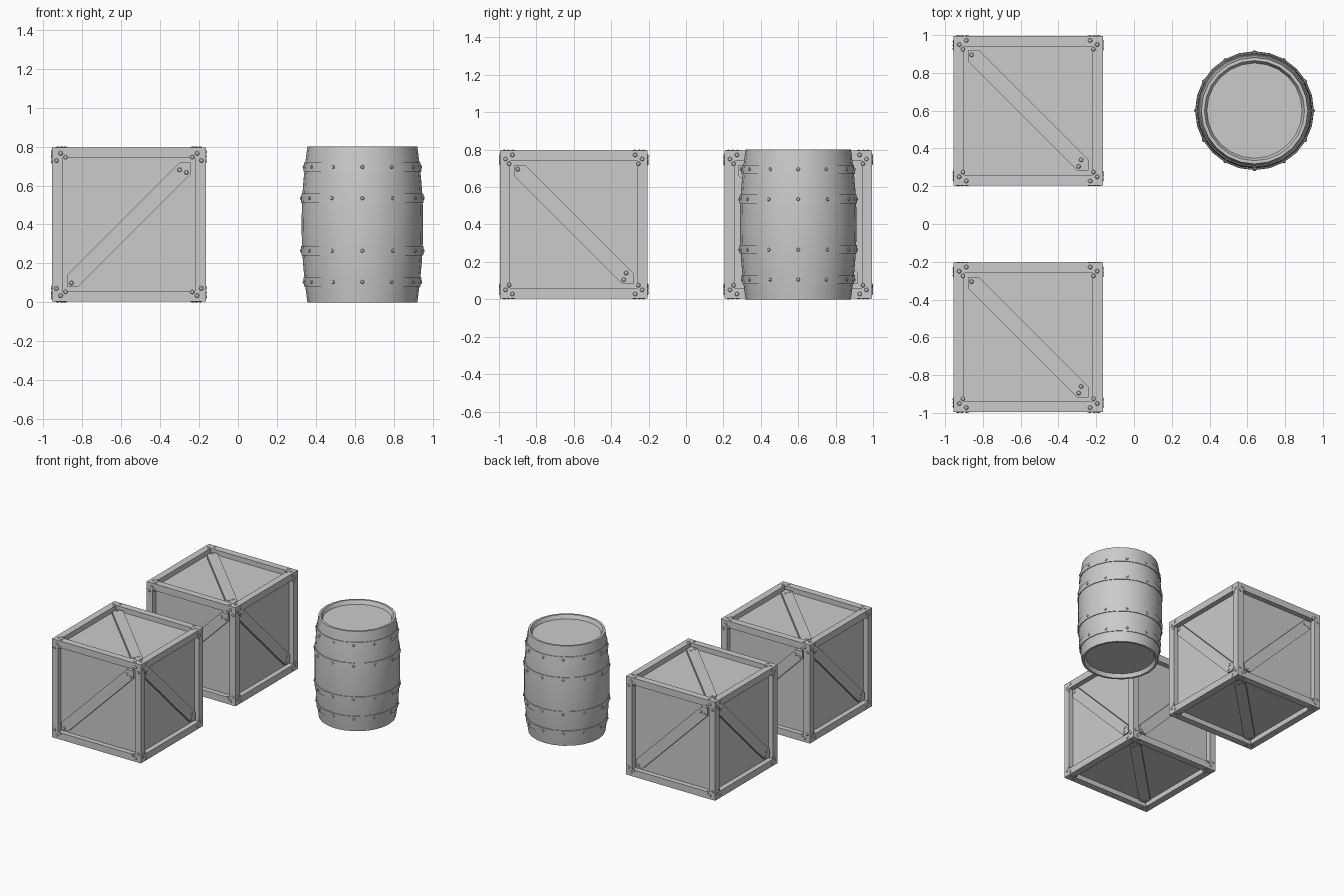
import bpy, bmesh, math
from mathutils import Matrix, Vector

if "Cube" in bpy.data.objects:
    bpy.data.objects.remove(bpy.data.objects["Cube"])

HALF, FRAME, RECESS, DROP = 0.395, 0.077, 0.04, 0.015


def finish(bm, name, loc, smooth=False):
    bmesh.ops.recalc_face_normals(bm, faces=bm.faces)
    me = bpy.data.meshes.new(name)
    bm.to_mesh(me)
    bm.free()
    ob = bpy.data.objects.new(name, me)
    ob.location = loc
    bpy.context.collection.objects.link(ob)
    if smooth:
        bpy.ops.object.select_all(action='DESELECT')
        ob.select_set(True)
        bpy.context.view_layer.objects.active = ob
        bpy.ops.object.shade_smooth_by_angle(angle=math.radians(35))
    return ob


def basis(u, v, n, origin):
    m = Matrix((u, v, n)).transposed().to_4x4()
    m.translation = origin
    return m


def rivet(bm, m, r=0.012, h=0.005):
    bmesh.ops.create_uvsphere(bm, u_segments=8, v_segments=4, radius=1,
                              matrix=m @ Matrix.Diagonal((r, r, h, 1)))


def lathe(profile, seg=24, closed=False):
    bm = bmesh.new()
    rings = [[bm.verts.new((r * math.cos(a), r * math.sin(a), z))
              for a in (2 * math.pi * i / seg for i in range(seg))] for r, z in profile]
    pairs = list(zip(rings, rings[1:]))
    if closed:
        pairs.append((rings[-1], rings[0]))
    else:
        bm.faces.new(rings[0])
        bm.faces.new(rings[-1])
    for a, b in pairs:
        for i in range(seg):
            j = (i + 1) % seg
            bm.faces.new((a[i], a[j], b[j], b[i]))
    return bm


X, Y, Z = Vector((1, 0, 0)), Vector((0, 1, 0)), Vector((0, 0, 1))
# Each side's in-plane axes; the brace runs from (-u,-v) to (+u,+v)
SIDES = [(X, Z), (-X, Z), (-Z, Y), (-Z, -Y), (-Y, X), (Y, X)]


def crate(loc):
    # Box with a recessed panel on each side
    bm = bmesh.new()
    bmesh.ops.create_cube(bm, size=2 * HALF)
    panels = bm.faces[:]
    bmesh.ops.inset_individual(bm, faces=panels, thickness=FRAME)
    for f in bmesh.ops.extrude_discrete_faces(bm, faces=panels)['faces']:
        f.normal_update()
        bmesh.ops.translate(bm, verts=f.verts, vec=-f.normal * RECESS)
    finish(bm, "crate_box", loc)

    # Diagonal braces and rivets
    braces, rivets = bmesh.new(), bmesh.new()
    h, d = HALF - FRAME, 0.058
    outline = [(-h, -h), (d - h, -h), (h, h - d), (h, h), (h - d, h), (-h, d - h)]
    for u, v in SIDES:
        n = u.cross(v)
        low, high = [[braces.verts.new(u * a + v * b + n * k) for a, b in outline]
                     for k in (HALF - RECESS, HALF - DROP)]
        braces.faces.new(low)
        braces.faces.new(high)
        for i in range(6):
            j = (i + 1) % 6
            braces.faces.new((low[i], low[j], high[j], high[i]))
        spots = [(sx * a, sy * b, HALF) for sx in (-1, 1) for sy in (-1, 1)
                 for a, b in ((0.372, 0.328), (0.35, 0.365), (0.325, 0.345))]
        spots += [(a, b, HALF - DROP) for a, b in
                  ((0.26, 0.28), (0.295, 0.267), (-0.295, -0.30))]
        for a, b, k in spots:
            rivet(rivets, basis(u, v, n, u * a + v * b + n * k))
    finish(braces, "crate_braces", loc)
    finish(rivets, "crate_rivets", loc, True)


for y in (-0.6, 0.6):
    crate((-0.56, y, 0.4))


# Barrel body with recessed lid and base
def bulge(z):
    return 0.282 + 0.03 * (1 - ((z - 0.4) / 0.4) ** 2)


B = (0.638, 0.6, 0)
staves = [(bulge(z), z) for z in (0, 0.1, 0.2, 0.3, 0.4, 0.5, 0.6, 0.7, 0.8)]
finish(lathe([(0.252, 0.03), (0.265, 0)] + staves + [(0.265, 0.8), (0.252, 0.77)]),
       "barrel_body", B, True)

# Hoops with twelve rivets each
studs = bmesh.new()
for z in (0.105, 0.265, 0.535, 0.695):
    a, b, t = z - 0.024, z + 0.024, 0.005
    finish(lathe([(bulge(a) - t, a), (bulge(a) + t, a), (bulge(b) + t, b), (bulge(b) - t, b)],
                 closed=True), "barrel_hoop", B, True)
    for i in range(12):
        ang = i * math.pi / 6
        n = Vector((math.cos(ang), math.sin(ang), 0))
        rivet(studs, basis(Z.cross(n), Z, n, n * (bulge(z) + t) + Z * z), 0.01, 0.006)
finish(studs, "barrel_rivets", B, True)
